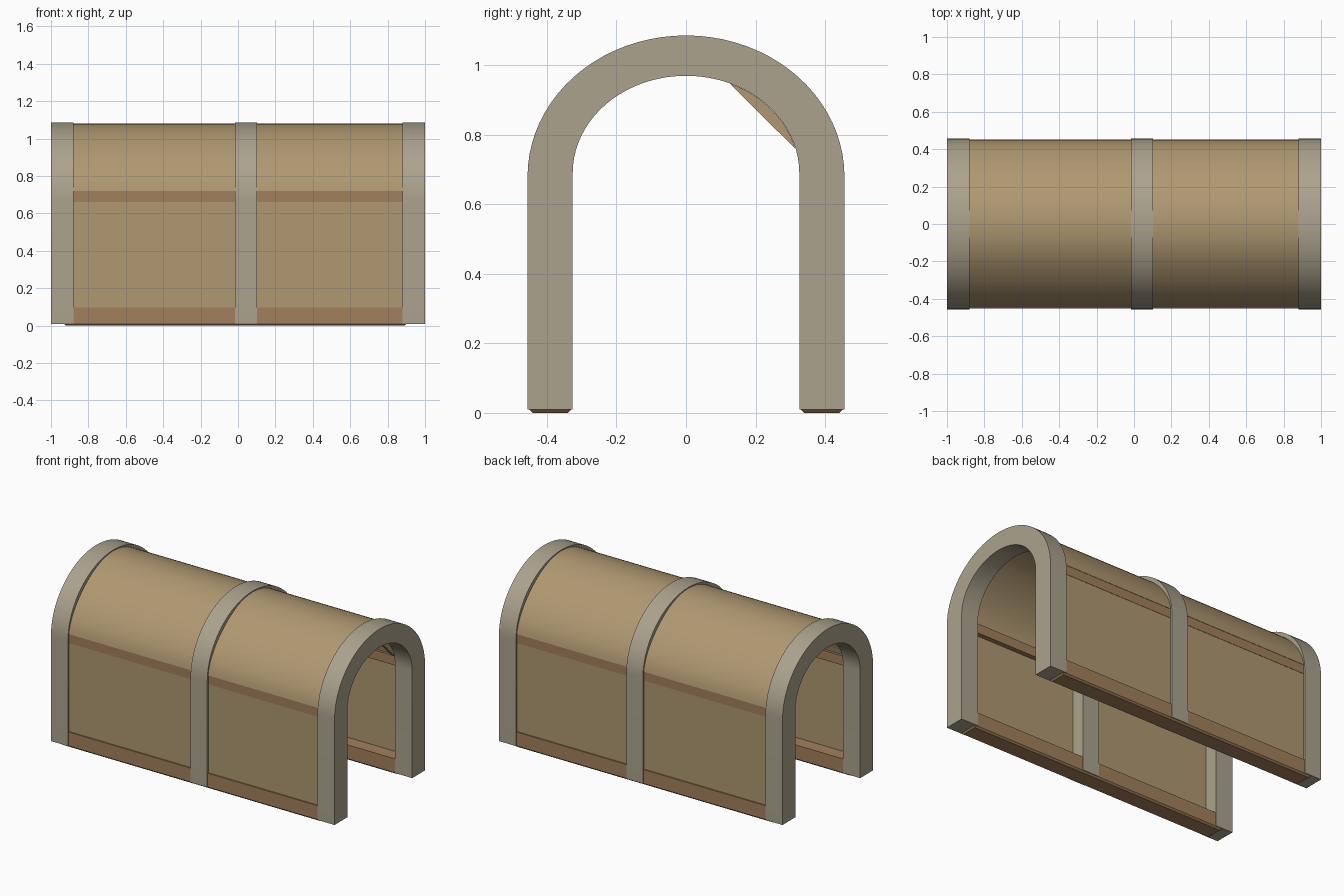
import bpy, bmesh, math

if "Cube" in bpy.data.objects:
    bpy.data.objects.remove(bpy.data.objects["Cube"])


def material(name, rgb):
    m = bpy.data.materials.new(name)
    m.diffuse_color = (*rgb, 1)
    m.use_nodes = True
    m.node_tree.nodes["Principled BSDF"].inputs["Base Color"].default_value = m.diffuse_color
    return m


STONE = material("grey_stone", (0.41, 0.365, 0.27))
PLANK = material("tan_wood", (0.43, 0.315, 0.165))
TRIM = material("brown_trim", (0.36, 0.215, 0.11))


def extrude_x(name, profile, x0, x1, mat, bevel=0, smooth=False):
    """Extrude a closed (y, z) profile from x0 to x1."""
    bm = bmesh.new()
    face = bm.faces.new([bm.verts.new((x0, y, z)) for y, z in profile])
    res = bmesh.ops.extrude_face_region(bm, geom=[face])
    verts = [v for v in res["geom"] if isinstance(v, bmesh.types.BMVert)]
    bmesh.ops.translate(bm, verts=verts, vec=(x1 - x0, 0, 0))
    bm.faces.ensure_lookup_table()
    bmesh.ops.recalc_face_normals(bm, faces=bm.faces)
    if bevel:
        low = [e for e in bm.edges if all(v.co.z < 0.005 for v in e.verts)]
        bmesh.ops.bevel(bm, geom=low, offset=bevel, segments=1, affect='EDGES')
    me = bpy.data.meshes.new(name)
    bm.to_mesh(me)
    bm.free()
    me.materials.append(mat)
    ob = bpy.data.objects.new(name, me)
    bpy.context.collection.objects.link(ob)
    if smooth:
        bpy.ops.object.select_all(action='DESELECT')
        ob.select_set(True)
        bpy.context.view_layer.objects.active = ob
        bpy.ops.object.shade_smooth_by_angle(angle=math.radians(30))
    return ob


def arc(a, zc, b, n=40, start=0.0, end=math.pi, dip=0.0):
    """Elliptical arc of (y, z) points; dip flattens the shoulders."""
    pts = []
    for i in range(n + 1):
        t = start + (end - start) * i / n
        k = 1 - dip * math.sin(2 * t) ** 2
        pts.append((a * k * math.cos(t), zc + b * k * math.sin(t)))
    return pts


def box(y0, y1, z0, z1):
    return [(y0, z0), (y1, z0), (y1, z1), (y0, z1)]


# Three stone arch ribs
rib_profile = ([(0.456, 0.01)] + arc(0.456, 0.68, 0.406) + [(-0.456, 0.01), (-0.326, 0.01)]
               + arc(0.326, 0.69, 0.28)[::-1] + [(0.326, 0.01)])
for name, x0, x1 in (("left_rib", -1, -0.88), ("middle_rib", -0.015, 0.102), ("right_rib", 0.88, 1)):
    extrude_x(name, rib_profile, x0, x1, STONE, smooth=True)

# Vault, walls and trim filling each bay between the ribs
t = math.asin((0.72 - 0.68) / 0.40)
vault_profile = (arc(0.45, 0.68, 0.40, start=t, end=math.pi - t, dip=0.045)
                 + arc(0.405, 0.68, 0.36, start=t, end=math.pi - t, dip=0.045)[::-1])
for bay, x0, x1 in (("left", -0.89, -0.005), ("right", 0.09, 0.89)):
    extrude_x(bay + "_vault", vault_profile, x0, x1, PLANK, smooth=True)
    for side, s in (("front", -1), ("back", 1)):
        extrude_x(f"{bay}_{side}_wall", box(s * 0.415, s * 0.443, 0.09, 0.665), x0, x1, PLANK)
        extrude_x(f"{bay}_{side}_spring_band", box(s * 0.385, s * 0.445, 0.662, 0.722), x0, x1, TRIM)

# Long base beams with chamfered undersides
for side, s in (("front", -1), ("back", 1)):
    extrude_x(side + "_base_beam", box(s * 0.33, s * 0.451, 0, 0.098), -0.93, 0.90, TRIM, bevel=0.01)

# Small corner web: the segment between the arch and a straight chord
t0, t1 = math.asin(0.07 / 0.28), math.acos(0.125 / 0.325)
extrude_x("corner_web", arc(0.325, 0.69, 0.28, n=12, start=t0, end=t1), 0.865, 0.885, PLANK)
